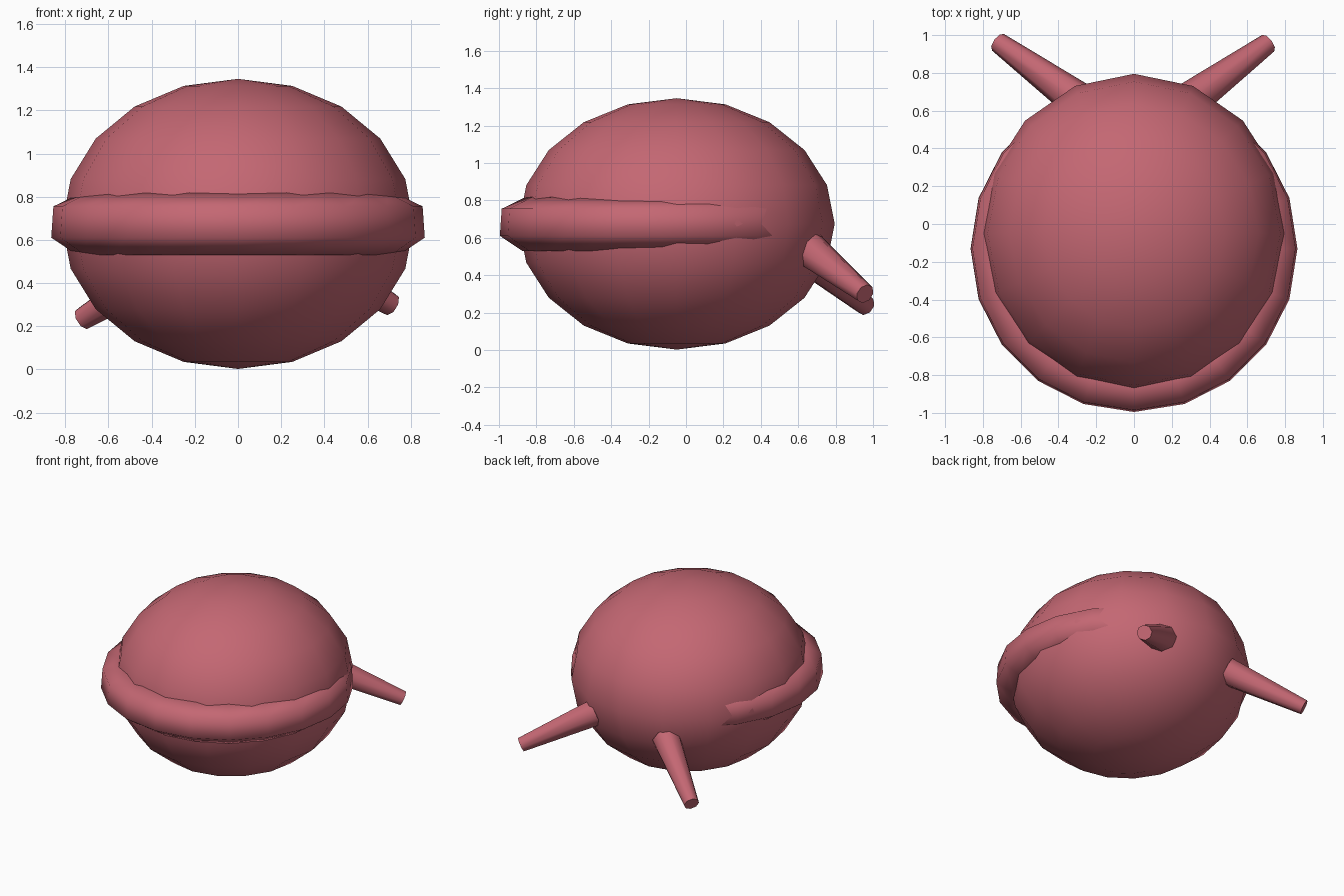
import bpy
import bmesh
from math import cos, sin, radians, tau
from mathutils import Vector, Matrix

cube = bpy.data.objects.get("Cube")
if cube:
    bpy.data.objects.remove(cube)

# Single flat colour
rose = bpy.data.materials.new("dusty_rose")
rose.use_nodes = True
rose.diffuse_color = (0.552, 0.136, 0.171, 1)
rose.node_tree.nodes["Principled BSDF"].inputs["Base Color"].default_value = rose.diffuse_color


def finish(name, bm, sharp_angle):
    bmesh.ops.recalc_face_normals(bm, faces=bm.faces[:])
    mesh = bpy.data.meshes.new(name)
    bm.to_mesh(mesh)
    bm.free()
    mesh.materials.append(rose)
    obj = bpy.data.objects.new(name, mesh)
    bpy.context.collection.objects.link(obj)
    bpy.ops.object.select_all(action='DESELECT')
    obj.select_set(True)
    bpy.context.view_layer.objects.active = obj
    bpy.ops.object.shade_smooth_by_angle(angle=radians(sharp_angle))
    return obj


# Body: squashed low-poly sphere
bm = bmesh.new()
bmesh.ops.create_uvsphere(bm, u_segments=16, v_segments=10, radius=1)
bmesh.ops.transform(bm, verts=bm.verts, matrix=Matrix.Translation((0, -0.05, 0.674))
                    @ Matrix.Diagonal((0.815, 0.845, 0.672, 1)))
finish("body", bm, 80)


# Ring: hexagonal tube around the middle, set forward so its back sinks into the body
def ring(major, minor, segments, sides, twist, center):
    bm = bmesh.new()
    loops = []
    for i in range(segments):
        a = tau * i / segments
        loop = []
        for j in range(sides):
            b = tau * j / sides + twist
            r = major + minor * cos(b)
            loop.append(bm.verts.new(center + Vector((r * cos(a), r * sin(a), minor * sin(b)))))
        loops.append(loop)
    for i in range(segments):
        p, q = loops[i], loops[(i + 1) % segments]
        for j in range(sides):
            k = (j + 1) % sides
            bm.faces.new((p[j], q[j], q[k], p[k]))
    return bm


finish("middle_ring", ring(0.735, 0.145, 20, 6, radians(34), Vector((0, -0.13, 0.674))), 80)


# Legs: tapered pegs pointing back, outward and down
def leg(name, root, tip):
    root, tip = Vector(root), Vector(tip)
    axis = tip - root
    bm = bmesh.new()
    bmesh.ops.create_cone(bm, cap_ends=True, segments=8, radius1=0.1, radius2=0.054,
                          depth=axis.length)
    turn = axis.to_track_quat('Z', 'Y').to_matrix().to_4x4()
    bmesh.ops.transform(bm, verts=bm.verts, matrix=Matrix.Translation((root + tip) / 2) @ turn)
    finish(name, bm, 60)


leg("left_leg", (0.29, 0.65, 0.545), (0.71, 0.957, 0.3))
leg("right_leg", (-0.29, 0.65, 0.5), (-0.72, 0.962, 0.235))
